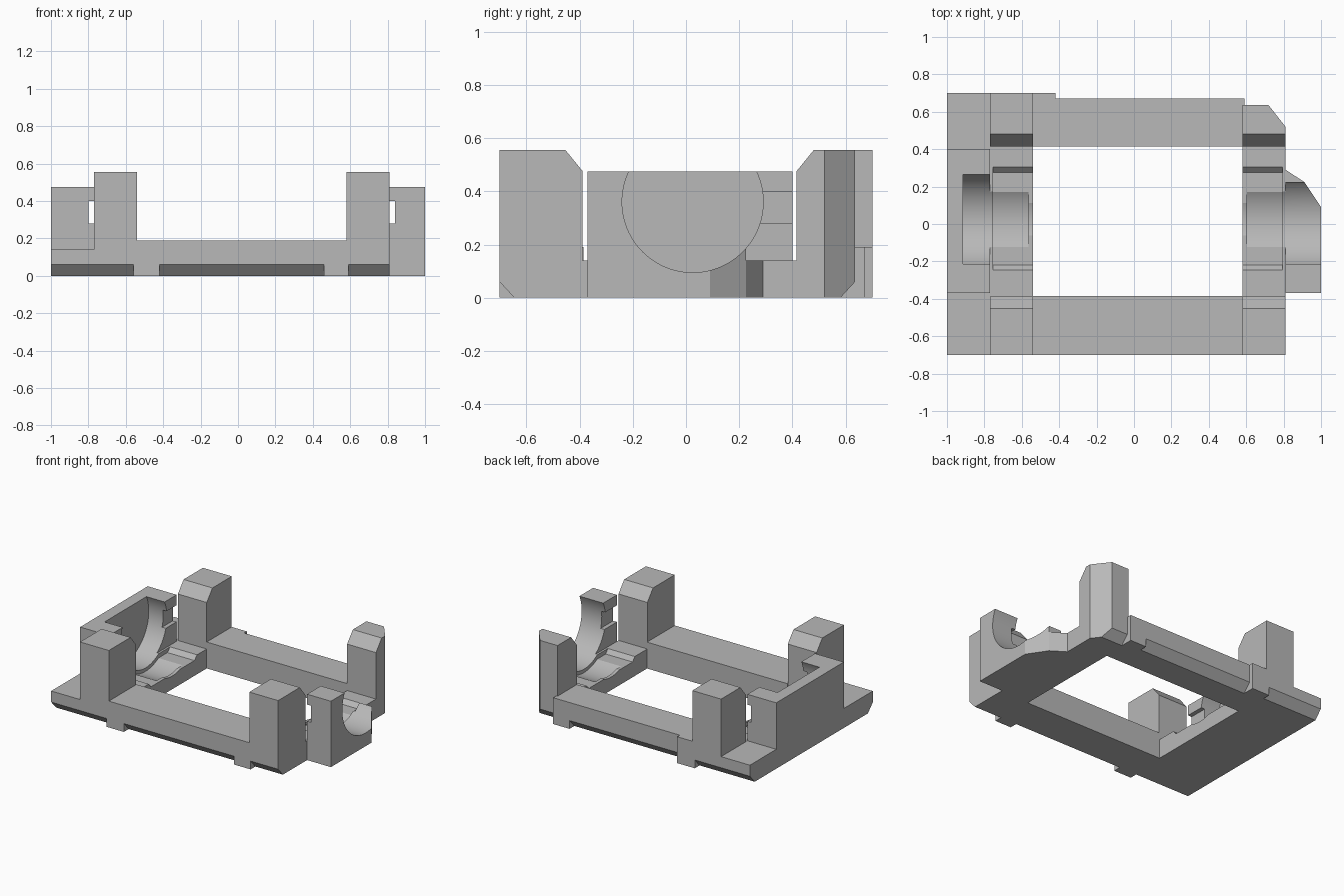
import bpy, bmesh, math
from mathutils import Vector

cube = bpy.data.objects.get("Cube")
if cube:
    bpy.data.objects.remove(cube, do_unlink=True)

grey = bpy.data.materials.new("plain grey")
grey.use_nodes = True
grey.diffuse_color = (0.48, 0.48, 0.48, 1)
grey.node_tree.nodes["Principled BSDF"].inputs["Base Color"].default_value = grey.diffuse_color


def prism(name, outline, low, high, axis="x"):
    """Extrude an outline along x (points are y, z) or along z (points are x, y)."""
    bm = bmesh.new()
    place = (lambda a, b: (low, a, b)) if axis == "x" else (lambda a, b: (a, b, low))
    face = bm.faces.new([bm.verts.new(place(*p)) for p in outline])
    new = bmesh.ops.extrude_face_region(bm, geom=[face])["geom"]
    step = Vector((high - low, 0, 0) if axis == "x" else (0, 0, high - low))
    bmesh.ops.translate(bm, vec=step, verts=[g for g in new if isinstance(g, bmesh.types.BMVert)])
    bmesh.ops.recalc_face_normals(bm, faces=bm.faces)
    mesh = bpy.data.meshes.new(name)
    bm.to_mesh(mesh)
    bm.free()
    mesh.materials.append(grey)
    obj = bpy.data.objects.new(name, mesh)
    bpy.context.collection.objects.link(obj)
    return obj


def box(name, x0, x1, y0, y1, z0, z1):
    return prism(name, [(y0, z0), (y1, z0), (y1, z1), (y0, z1)], x0, x1)


def bore(radius, x0, x1):
    """Round cutter along x on the bearing axis."""
    n = 96
    ring = [(0.025 + radius * math.cos(math.tau * i / n),
             0.36 + radius * math.sin(math.tau * i / n)) for i in range(n)]
    return prism("bore_cutter", ring, x0, x1)


def cut(obj, *cutters):
    bpy.context.view_layer.objects.active = obj
    for c in cutters:
        c.hide_render = True
        mod = obj.modifiers.new("cut", "BOOLEAN")
        mod.operation, mod.solver, mod.object = "DIFFERENCE", "EXACT", c
        bpy.ops.object.modifier_apply(modifier=mod.name)
        bpy.data.objects.remove(c, do_unlink=True)
    for o in bpy.context.selected_objects:
        o.select_set(False)
    obj.select_set(True)
    bpy.ops.object.shade_smooth_by_angle(angle=math.radians(20))


BEVEL_Y, BEVEL_Z = 0.055, 0.06   # lower outer bevel
TOP, FLOOR, RAIL, WALL = 0.555, 0.14, 0.19, 0.475


def beam(inner, outer, top, slope=False):
    """Cross-section with a bevelled lower outer edge, optionally a sloped inner top."""
    s = 1 if outer > inner else -1
    pts = [(inner, 0), (outer - s * BEVEL_Y, 0), (outer, BEVEL_Z), (outer, top)]
    return pts + ([(inner + s * 0.065, top), (inner, top - 0.08)] if slope else [(inner, top)])


# Rails
prism("front_rail", beam(-0.385, -0.7, RAIL), -0.54, 0.58)
prism("back_rail", beam(0.415, 0.67, RAIL), -0.54, 0.59)

# Corner posts
prism("front_right_post", beam(-0.388, -0.7, TOP, True), -0.77, -0.54)
prism("front_left_post", beam(-0.388, -0.7, TOP, True), 0.58, 0.81)
prism("back_right_post", beam(0.415, 0.7, TOP, True), -0.77, -0.54)
post = prism("back_left_post", beam(0.415, 0.635, TOP, True), 0.58, 0.81)
cut(post, prism("corner_cutter", [(0.72, 0.635), (0.81, 0.52), (0.9, 0.4), (0.9, 0.7), (0.72, 0.7)],
                -0.1, 0.7, "z"))

# Square tabs that fill the lower bevel
for side, x0, x1 in (("right", -0.56, -0.42), ("left", 0.46, 0.59)):
    prism("front_tab_" + side, [(-0.7, 0), (-0.64, 0), (-0.64, 0.065), (-0.7, BEVEL_Z)], x0, x1)
box("back_tab_right", -0.56, -0.42, 0.6, 0.7, 0, RAIL)
box("back_tab_left", 0.46, 0.59, 0.6, 0.67, 0, 0.065)

# Low outer floors beside the posts
prism("front_floor", beam(-0.37, -0.7, FLOOR), -1, -0.77)
prism("back_floor", beam(0.4, 0.7, FLOOR), -1, -0.77)

# Right bearing wall with a blind bore and a notch
wall = box("right_bearing_wall", -1, -0.77, -0.37, 0.4, 0, WALL)
cut(wall, bore(0.265, -0.915, -0.7), box("notch_cutter", -0.8, -0.7, -0.5, 0.5, 0.28, 0.4))

# Left bearing block with an open bore, cut corner and notch
block = prism("left_bearing_block", [(0.81, -0.37), (1, -0.37), (1, 0.09), (0.91, 0.225), (0.81, 0.225)],
              0, WALL, "z")
cut(block, bore(0.265, 0.7, 1.1), box("notch_cutter", 0.7, 0.84, -0.5, 0.5, 0.28, 0.4))
prism("left_block_ledge", [(0.81, 0.225), (0.91, 0.225), (0.81, 0.29)], 0, FLOOR, "z")

# Side beams with the grooved saddle
pocket = [(-0.22, 0.11), (0.275, 0.11), (0.305, FLOOR), (0.305, 0.3), (-0.245, 0.3), (-0.245, FLOOR)]
for side, x0, x1, p0, p1, g0, g1 in (("right", -0.77, -0.54, -0.755, -0.5, -0.755, -0.565),
                                     ("left", 0.58, 0.81, 0.5, 0.795, 0.605, 0.795)):
    saddle = box(side + "_saddle", x0, x1, -0.388, 0.415, 0, FLOOR)
    cut(saddle, prism("pocket_cutter", pocket, p0, p1), bore(0.29, g0, g1),
        bore(0.265, x0 - 0.1, x1 + 0.1))
